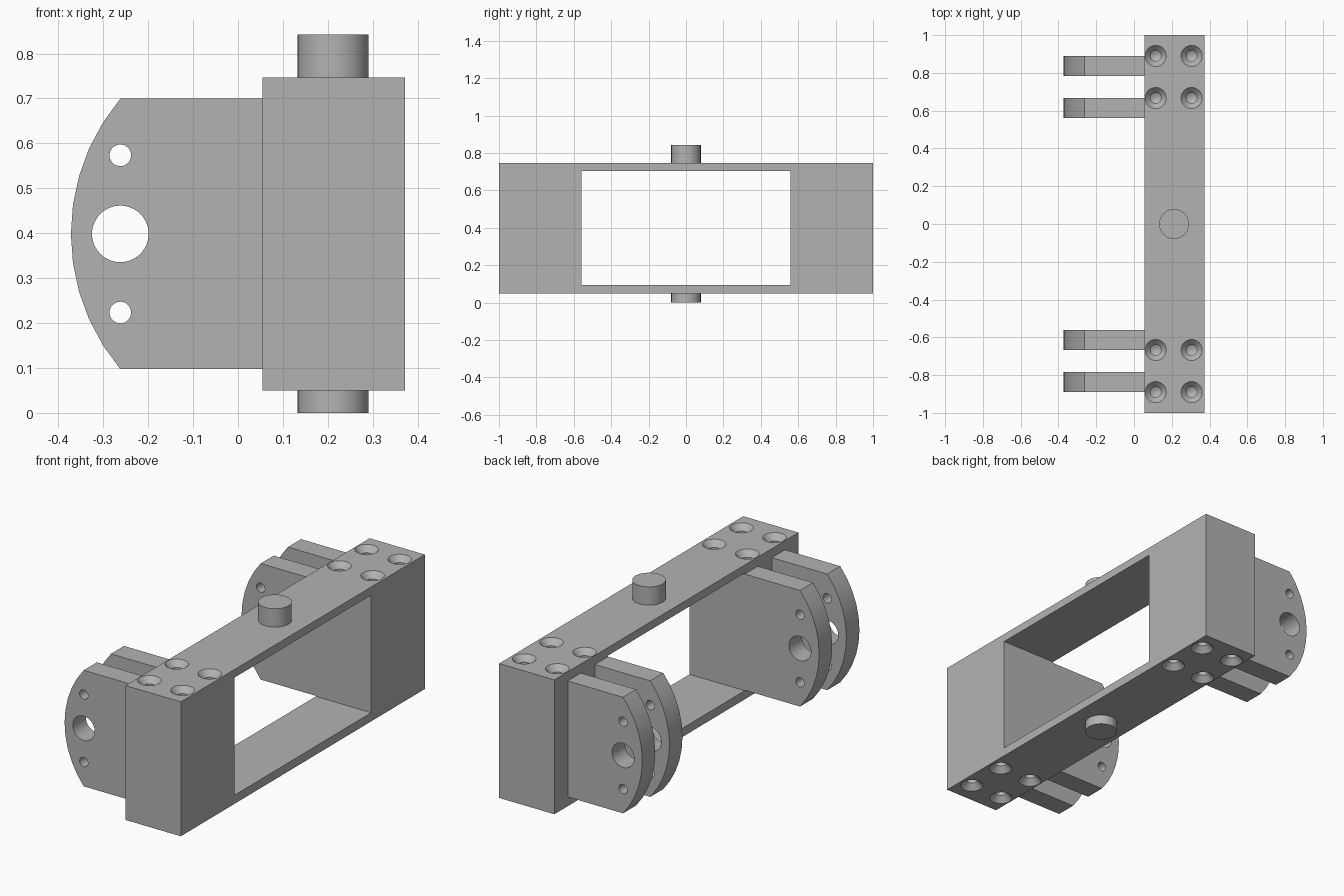
import bpy, bmesh, math
from mathutils import Matrix, Vector

cube = bpy.data.objects.get("Cube")
if cube:
    bpy.data.objects.remove(cube, do_unlink=True)

MID = 0.3985              # height of the symmetry plane
X0, X1 = 0.055, 0.372     # frame depth
Z0, Z1 = 0.05, 0.747      # frame height

steel = bpy.data.materials.new("plain grey")
steel.use_nodes = True
GREY = (0.45, 0.45, 0.45, 1)
steel.diffuse_color = GREY
steel.node_tree.nodes["Principled BSDF"].inputs["Base Color"].default_value = GREY


def make(name, bm):
    bmesh.ops.recalc_face_normals(bm, faces=bm.faces)
    mesh = bpy.data.meshes.new(name)
    bm.to_mesh(mesh)
    bm.free()
    mesh.materials.append(steel)
    obj = bpy.data.objects.new(name, mesh)
    bpy.context.collection.objects.link(obj)
    return obj


def add_box(bm, lo, hi):
    lo, hi = Vector(lo), Vector(hi)
    matrix = Matrix.Translation((lo + hi) / 2) @ Matrix.Diagonal((*(hi - lo), 1))
    bmesh.ops.create_cube(bm, size=1, matrix=matrix)


def add_cylinder(bm, centre, radius, length, along_y=False, sides=48):
    turn = Matrix.Rotation(math.pi / 2, 4, 'X') if along_y else Matrix()
    bmesh.ops.create_cone(bm, cap_ends=True, segments=sides, radius1=radius, radius2=radius,
                          depth=length, matrix=Matrix.Translation(centre) @ turn)


def add_lathe(bm, centre, profile, flip, sides=32):
    # closed profile of (radius, height) turned round the z axis
    rings = []
    for radius, height in profile:
        ring = []
        for i in range(sides):
            a = math.tau * i / sides
            ring.append(bm.verts.new((centre[0] + radius * math.cos(a),
                                      centre[1] + radius * math.sin(a),
                                      centre[2] + flip * height)))
        rings.append(ring)
    for low, high in zip(rings, rings[1:]):
        for i in range(sides):
            j = (i + 1) % sides
            bm.faces.new((low[i], low[j], high[j], high[i]))
    bm.faces.new(rings[0])
    bm.faces.new(rings[-1])


def cut(obj, bm):
    cutter = make("cutter", bm)
    cutter.hide_render = True
    mod = obj.modifiers.new("cut", 'BOOLEAN')
    mod.operation, mod.solver, mod.object = 'DIFFERENCE', 'EXACT', cutter
    bpy.context.view_layer.objects.active = obj
    bpy.ops.object.modifier_apply(modifier=mod.name)
    bpy.data.objects.remove(cutter, do_unlink=True)


def smooth(obj):
    bpy.ops.object.select_all(action='DESELECT')
    obj.select_set(True)
    bpy.context.view_layer.objects.active = obj
    bpy.ops.object.shade_smooth_by_angle(angle=math.radians(30))


# Frame: long block with a window through it
bm = bmesh.new()
add_box(bm, (X0, -1, Z0), (X1, 1, Z1))
frame = make("frame", bm)
bm = bmesh.new()
add_box(bm, (0, -0.56, 0.095), (0.5, 0.56, 0.705))
cut(frame, bm)

# Countersunk blind screw holes, top and bottom
screw = [(0.01, -0.16), (0.028, -0.15), (0.028, -0.03), (0.056, 0), (0.056, 0.02)]
bm = bmesh.new()
for x in (0.115, 0.305):
    for y in (-0.89, -0.667, 0.667, 0.89):
        add_lathe(bm, (x, y, Z1), screw, 1)
        add_lathe(bm, (x, y, Z0), screw, -1)
cut(frame, bm)
smooth(frame)

# Lugs: flat plates with a curved outer edge and three cross holes
HALF, CORNER, TIP = 0.301, -0.262, -0.372
SAG = CORNER - TIP
RADIUS = (HALF ** 2 + SAG ** 2) / (2 * SAG)
SWEEP = math.asin(HALF / RADIUS)
outline = [(X0, MID - HALF)]
for i in range(11):
    a = SWEEP * (i / 5 - 1)
    outline.append((TIP + RADIUS * (1 - math.cos(a)), MID + RADIUS * math.sin(a)))
outline.append((X0, MID + HALF))

lugs = {"front_outer_lug": -0.89, "front_inner_lug": -0.667,
        "back_inner_lug": 0.56, "back_outer_lug": 0.783}
THICK = 0.107
for name, y in lugs.items():
    bm = bmesh.new()
    face = bm.faces.new([bm.verts.new((x, y, z)) for x, z in outline])
    side = bmesh.ops.extrude_face_region(bm, geom=[face])["geom"]
    bmesh.ops.translate(bm, vec=(0, THICK, 0),
                        verts=[v for v in side if isinstance(v, bmesh.types.BMVert)])
    lug = make(name, bm)
    bm = bmesh.new()
    for dz, radius in ((-0.175, 0.024), (0, 0.063), (0.175, 0.024)):
        add_cylinder(bm, (CORNER, y + THICK / 2, MID + dz), radius, 0.3, along_y=True)
    cut(lug, bm)
    smooth(lug)

# Pivot pins above and below the frame
for name, low, high in (("bottom_pin", 0, Z0 + 0.01), ("top_pin", Z1 - 0.01, 0.842)):
    bm = bmesh.new()
    add_cylinder(bm, (0.212, 0, (low + high) / 2), 0.079, high - low)
    smooth(make(name, bm))
